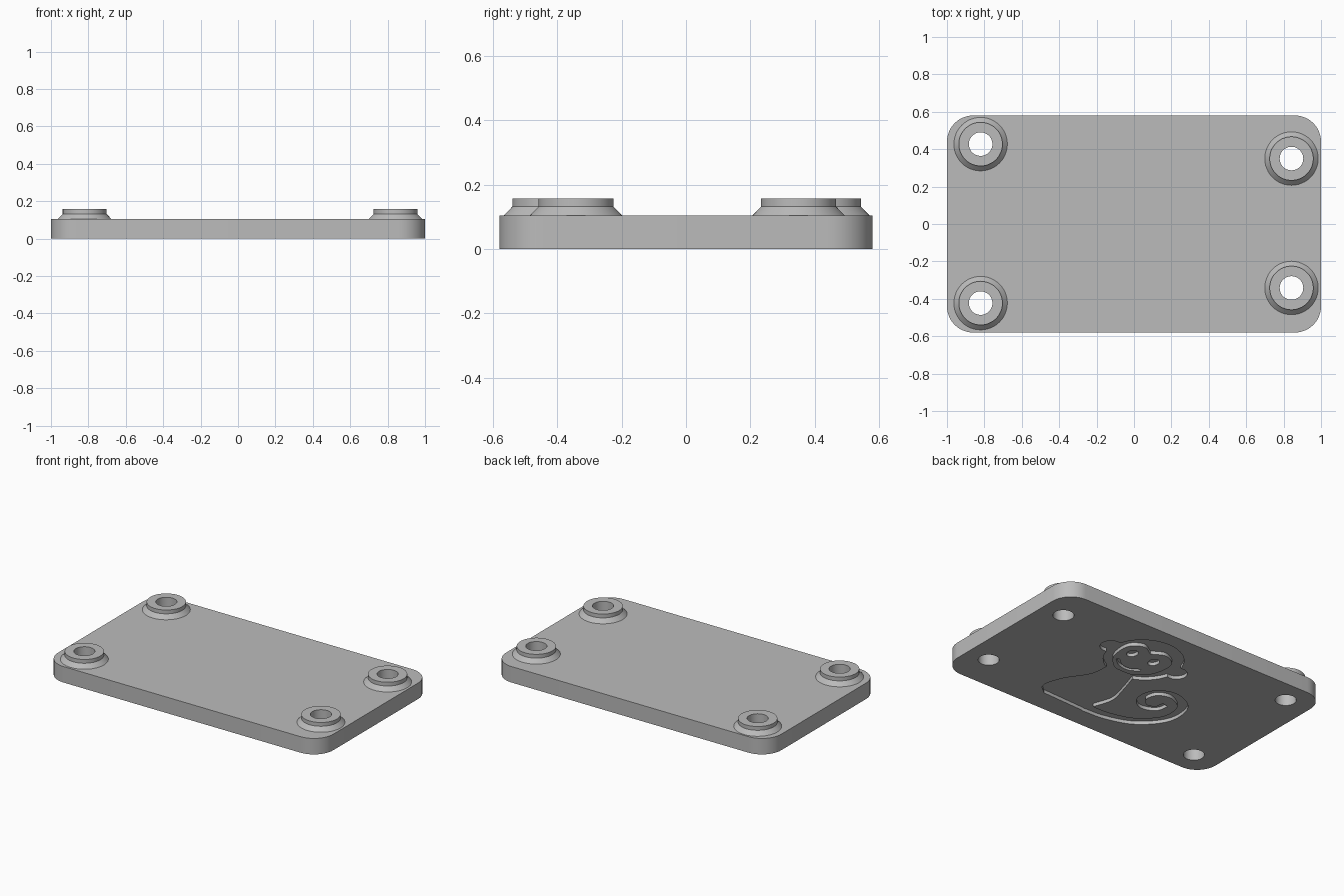
import bpy, bmesh, math
from mathutils import Vector

if "Cube" in bpy.data.objects:
    bpy.data.objects.remove(bpy.data.objects["Cube"])

grey = bpy.data.materials.new("plain grey")
grey.diffuse_color = (0.5, 0.5, 0.5, 1)
grey.use_nodes = True
grey.node_tree.nodes["Principled BSDF"].inputs["Base Color"].default_value = grey.diffuse_color

HX, HY, T = 1.0, 0.58, 0.105      # plate half sizes and thickness
HOLE, DEPTH = 0.063, 0.022        # bore radius, engraving depth
POSTS = [(-0.82, 0.427), (-0.82, -0.423), (0.842, 0.35), (0.842, -0.342)]


def prism(name, pts, z0, z1):
    """Extrude a flat outline between two heights."""
    bm = bmesh.new()
    face = bm.faces.new([bm.verts.new((x, y, z0)) for x, y in pts])
    ext = bmesh.ops.extrude_face_region(bm, geom=[face])
    for v in ext["geom"]:
        if isinstance(v, bmesh.types.BMVert):
            v.co.z = z1
    bmesh.ops.recalc_face_normals(bm, faces=bm.faces)
    me = bpy.data.meshes.new(name)
    bm.to_mesh(me)
    bm.free()
    ob = bpy.data.objects.new(name, me)
    bpy.context.collection.objects.link(ob)
    me.materials.append(grey)
    return ob


def ellipse(cx, cy, rx, ry, n=40):
    return [(cx + rx * math.cos(2 * math.pi * i / n),
             cy + ry * math.sin(2 * math.pi * i / n)) for i in range(n)]


def smooth_path(pts, steps=8):
    """Catmull-Rom curve through the given points."""
    p = [Vector(q) for q in pts]
    p = [2 * p[0] - p[1]] + p + [2 * p[-1] - p[-2]]
    out = []
    for i in range(1, len(p) - 2):
        a, b, c, d = p[i - 1:i + 3]
        for s in range(steps):
            t = s / steps
            out.append(0.5 * (2 * b + (c - a) * t + (2 * a - 5 * b + 4 * c - d) * t * t
                              + (3 * b - a - 3 * c + d) * t ** 3))
    return out + [p[-2]]


def ribbon(pts, w0, w1):
    """Outline of a tapering band along a path."""
    path = smooth_path(pts)
    left, right = [], []
    for i, q in enumerate(path):
        d = (path[min(i + 1, len(path) - 1)] - path[max(i - 1, 0)]).normalized()
        w = (w0 + (w1 - w0) * i / (len(path) - 1)) / 2
        n = Vector((-d.y, d.x)) * w
        left.append(q + n)
        right.append(q - n)
    return [tuple(q) for q in left + right[::-1]]


def boolean(target, tool, op="DIFFERENCE"):
    m = target.modifiers.new(op.lower(), "BOOLEAN")
    m.operation, m.solver, m.object = op, "EXACT", tool
    bpy.context.view_layer.objects.active = target
    bpy.ops.object.modifier_apply(modifier=m.name)
    bpy.data.objects.remove(tool)


# Plate with rounded corners
r = 0.14
outline = []
for k, (sx, sy) in enumerate([(1, 1), (-1, 1), (-1, -1), (1, -1)]):
    for i in range(13):
        a = math.pi / 2 * (k + i / 12)
        outline.append((sx * (HX - r) + r * math.cos(a), sy * (HY - r) + r * math.sin(a)))
plate = prism("base_plate", outline, 0, T)

# Bores through the plate
for x, y in POSTS:
    boolean(plate, prism("bore_cutter", ellipse(x, y, HOLE, HOLE, 48), -0.1, 0.3))


# Engraved animal on the underside
def engrave(pts):
    return prism("engraving_cutter", pts, -0.05, DEPTH)


head = engrave(ellipse(0.135, 0.25, 0.245, 0.235))
face = [(0.15, 0.33), (0.23, 0.37), (0.31, 0.31), (0.30, 0.17), (0.22, 0.08), (0.14, 0.065),
        (0.06, 0.08), (-0.02, 0.17), (-0.03, 0.31), (0.06, 0.37), (0.15, 0.33)]
boolean(head, prism("face_island", [tuple(q) for q in smooth_path(face)[:-1]], -0.1, 0.1))
boolean(plate, head)
for ex in (0.235, 0.07):
    boolean(plate, engrave(ellipse(ex, 0.265, 0.032, 0.04, 24)))
boolean(plate, engrave(ribbon([(0.26, 0.16), (0.2, 0.115), (0.13, 0.11), (0.07, 0.145)], 0.02, 0.02)))
for ex in (0.39, -0.12):
    boolean(plate, engrave(ellipse(ex, 0.25, 0.065, 0.065, 32)))

# Engraved body, then the curled tail
side = smooth_path([(0.25, 0.06), (0.27, -0.08), (0.36, -0.22), (0.40, -0.36), (0.34, -0.43)])
back = smooth_path([(0.0, -0.445), (0.01, -0.38), (-0.03, -0.24), (0.0, -0.1), (0.05, 0.06)])
boolean(plate, engrave([tuple(q) for q in side + back]))
tail = [(0.03, -0.41), (-0.13, -0.40), (-0.30, -0.34), (-0.42, -0.2), (-0.41, -0.04), (-0.29, 0.035),
        (-0.18, 0.0), (-0.15, -0.1), (-0.21, -0.17), (-0.29, -0.15), (-0.31, -0.08)]
boolean(plate, engrave(ribbon(tail, 0.075, 0.045)))


# Standoffs: chamfered foot, straight collar, open bore
def standoff(x, y):
    n = 48
    prof = [(HOLE, T), (0.143, T), (0.117, 0.132), (0.117, 0.157), (HOLE, 0.157)]
    bm = bmesh.new()
    rings = [[bm.verts.new((px, py, z)) for px, py in ellipse(x, y, rad, rad, n)] for rad, z in prof]
    for a, b in zip(rings, rings[1:] + rings[:1]):
        for i in range(n):
            j = (i + 1) % n
            bm.faces.new((a[i], a[j], b[j], b[i]))
    bmesh.ops.recalc_face_normals(bm, faces=bm.faces)
    me = bpy.data.meshes.new("standoff")
    bm.to_mesh(me)
    bm.free()
    me.materials.append(grey)
    bpy.context.collection.objects.link(bpy.data.objects.new("standoff", me))


for x, y in POSTS:
    standoff(x, y)

# Smooth the round walls, keep the edges crisp
for ob in bpy.context.collection.objects:
    ob.select_set(True)
    bpy.context.view_layer.objects.active = ob
bpy.ops.object.shade_smooth_by_angle(angle=math.radians(30))
